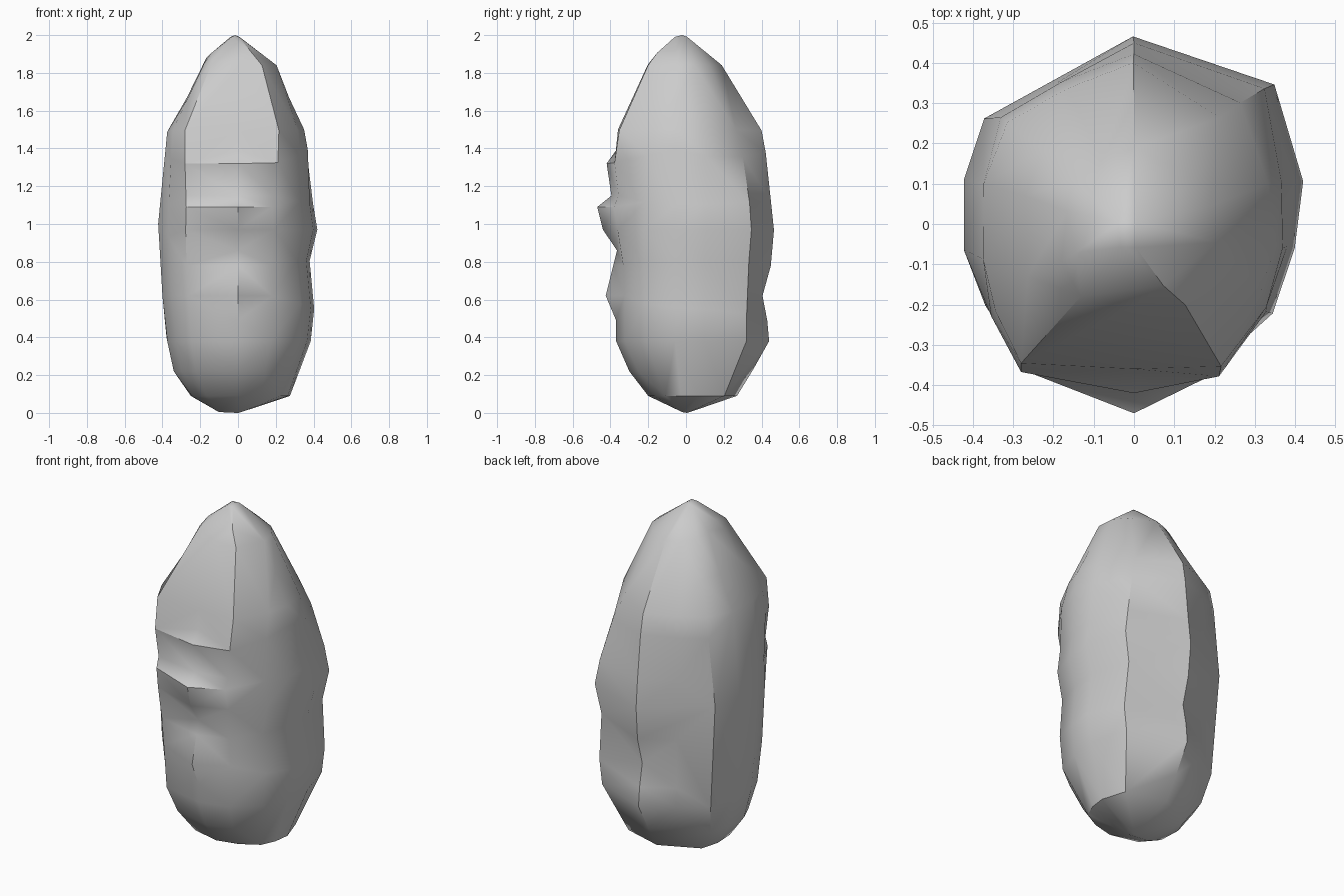
import bpy, bmesh, math

if "Cube" in bpy.data.objects:
    bpy.data.objects.remove(bpy.data.objects["Cube"])

# Outline seen from above, as fractions of each level's half extents (x, y)
BODY = [(0, 1), (-.45, .79), (-.88, .57), (-1, .24), (-1, -.17), (-.88, -.5), (-.66, -.8),
        (0, -1), (.45, -.84), (.82, -.55), (.95, -.15), (1, .23), (.83, .75)]
SHOULDER = [(0, 1), (-.45, .84), (-.85, .63), (-1, .24), (-1, -.2), (-.93, -.6), (-.76, -.96),
            (0, -1), (.62, -.98), (.9, -.48), (1, -.15), (.95, .25), (.62, .66)]

# Levels: z, left, right, front ridge, back ridge
LEVELS = [
    (0.01, -.11, .04, -.04, .04),
    (0.09, -.25, .28, -.20, .27),
    (0.22, -.34, .32, -.30, .35),
    (0.38, -.375, .385, -.37, .44),
    (0.49, -.385, .40, -.37, .43),
    (0.62, -.40, .40, -.425, .405),
    (0.78, -.41, .38, -.385, .45),
    (0.86, -.415, .39, -.365, .455),
    (0.97, -.42, .42, -.44, .465),
    (1.09, -.415, .40, -.47, .455),
    (1.15, -.41, .395, -.395, .445),
    (1.32, -.39, .38, -.42, .43),
    (1.39, -.385, .375, -.37, .42),
    (1.50, -.37, .35, -.36, .40),
    (1.67, -.27, .27, -.28, .29),
    (1.84, -.19, .205, -.205, .19),
    (1.90, -.15, .13, -.16, .12),
    (1.99, -.04, .01, -.06, .01),
]


def evened(k, col):
    """Depth of the plain rock face, with only part of the central ridge's bumps."""
    own = LEVELS[k][col]
    if not 3 <= k <= 12:
        return own
    near = [LEVELS[j][col] for j in range(k - 2, k + 3) if 3 <= j <= 12]
    keep = 0.7 if k in (8, 9) else 0.1      # the ledge runs across the whole front
    return keep * own + (1 - keep) * sum(near) / len(near)


def level_points(k):
    z, left, right, front, back = LEVELS[k]
    t = min(max((z - 1.1) / 0.4, 0), 1)
    pts = []
    for (ax, ay), (bx, by) in zip(BODY, SHOULDER):
        u, v = ax + (bx - ax) * t, ay + (by - ay) * t
        f, b = (front, back) if abs(u) < .01 else (evened(k, 3), evened(k, 4))
        if abs(u) > .8:
            f = sum(LEVELS[j][3] for j in (5, 6, 7, 8)) / 4 if 5 <= k <= 10 else f
        pts.append((u * (right if u > 0 else -left), v * (b if v > 0 else -f), z))
    return pts


# Boulder: lofted through the levels and closed with a foot and a summit point
bm = bmesh.new()
rings = [[bm.verts.new(p) for p in level_points(k)] for k in range(len(LEVELS))]
n = len(BODY)
for lo, hi in zip(rings, rings[1:]):
    for i in range(n):
        j = (i + 1) % n
        bm.faces.new((lo[i], lo[j], hi[j], hi[i]))
for ring, tip in ((rings[0], (0, 0, 0)), (rings[-1], (-.015, -.02, 2))):
    c = bm.verts.new(tip)
    for i in range(n):
        bm.faces.new((ring[i], ring[(i + 1) % n], c))

bmesh.ops.triangulate(bm, faces=bm.faces[:])
bmesh.ops.recalc_face_normals(bm, faces=bm.faces[:])
mesh = bpy.data.meshes.new("standing_rock")
bm.to_mesh(mesh)
bm.free()
rock = bpy.data.objects.new("standing_rock", mesh)
bpy.context.collection.objects.link(rock)

# Merge small faces into broad, irregular chipped facets
bpy.context.view_layer.objects.active = rock
rock.select_set(True)
facets = rock.modifiers.new("broad_facets", 'DECIMATE')
facets.ratio = 0.55
bpy.ops.object.modifier_apply(modifier=facets.name)
bpy.ops.object.shade_smooth_by_angle(angle=math.radians(40))
